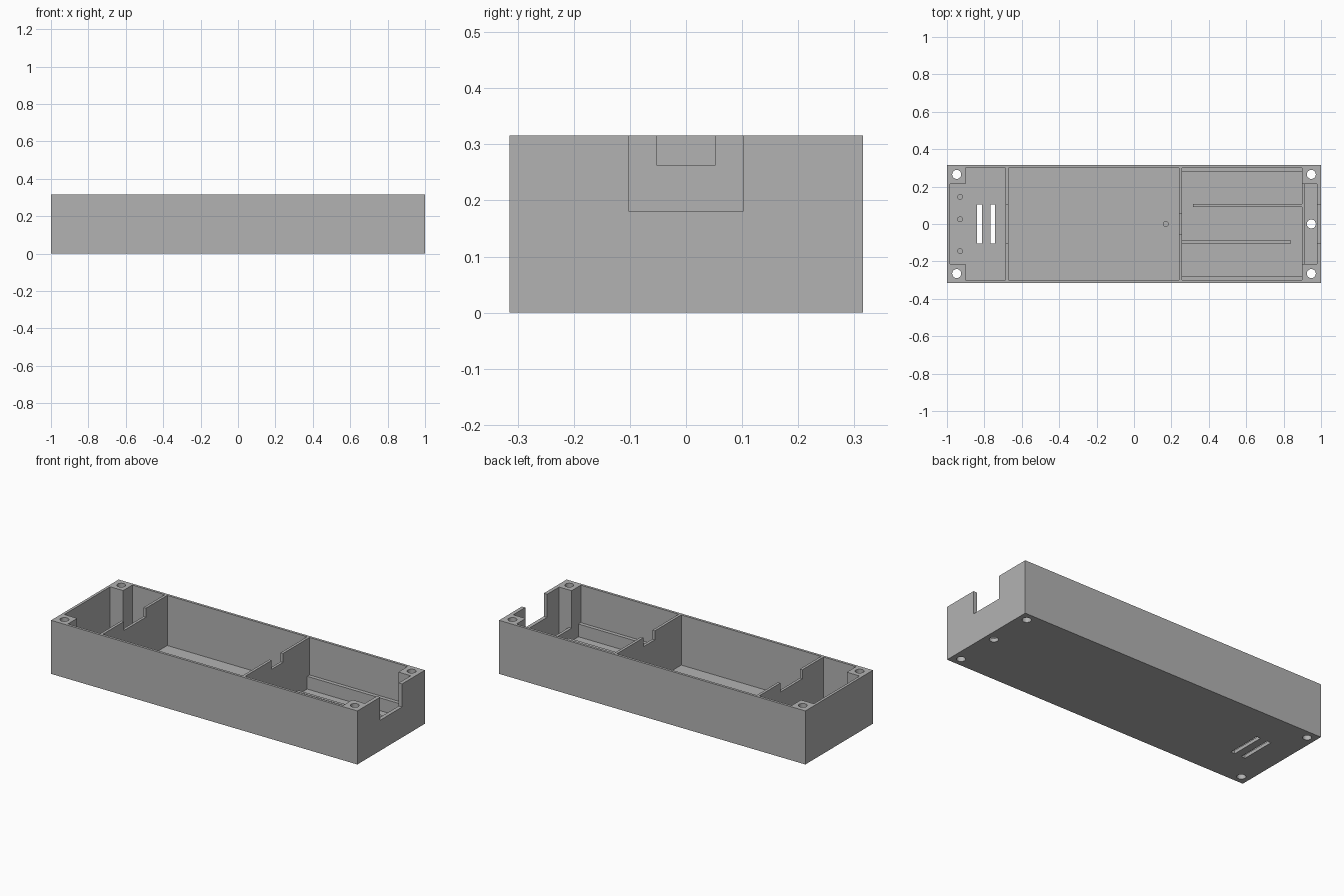
import bpy

if "Cube" in bpy.data.objects:
    bpy.data.objects.remove(bpy.data.objects["Cube"], do_unlink=True)

grey = bpy.data.materials.new("plain grey plastic")
grey.use_nodes = True
colour = (0.45, 0.45, 0.45, 1)
grey.diffuse_color = colour
grey.node_tree.nodes["Principled BSDF"].inputs["Base Color"].default_value = colour


def box(name, x, y, z):
    """Box spanning the given (low, high) ranges."""
    bpy.ops.mesh.primitive_cube_add(size=1)
    ob = bpy.context.object
    ob.name = name
    for i, (low, high) in enumerate((x, y, z)):
        for v in ob.data.vertices:
            v.co[i] = high if v.co[i] > 0 else low
    ob.data.materials.append(grey)
    return ob


def rod(x, y, radius, low, high):
    bpy.ops.mesh.primitive_cylinder_add(vertices=32, radius=radius, depth=high - low,
                                        location=(x, y, (low + high) / 2))
    bpy.context.object.data.materials.append(grey)
    return bpy.context.object


def cut(target, cutter):
    cutter.hide_render = True
    mod = target.modifiers.new("cut", "BOOLEAN")
    mod.operation = "DIFFERENCE"
    mod.solver = "EXACT"
    mod.object = cutter
    bpy.context.view_layer.objects.active = target
    bpy.ops.object.modifier_apply(modifier=mod.name)
    bpy.data.objects.remove(cutter, do_unlink=True)


TOP, FLOOR, OVER = 0.316, 0.02, 0.4
WIDE, NARROW = (-0.3, 0.3), (-0.214, 0.214)
case = box("case_body", (-1, 1), (-0.315, 0.315), (0, TOP))

# Three chambers; the narrow pockets leave corner posts standing
for x, y in (((-0.9, -0.688), WIDE), ((-0.984, -0.75), NARROW),
             ((-0.672, 0.241), WIDE),
             ((0.257, 0.897), WIDE), ((0.8, 0.978), NARROW)):
    cut(case, box("pocket", x, y, (FLOOR, OVER)))

# Notches in the dividers and the end wall
for x, half, z in (((-0.71, -0.65), 0.102, 0.263),
                   ((0.22, 0.28), 0.053, 0.263),
                   ((0.95, 1.1), 0.102, 0.18)):
    cut(case, box("notch", x, (-half, half), (z, OVER)))

# Screw holes through the posts and the end floor
for x, y in ((-0.948, 0.265), (-0.948, -0.265), (0.948, 0.265),
             (0.948, -0.265), (0.948, 0)):
    cut(case, rod(x, y, 0.024, -0.1, OVER))

# Strap slots
for x in (-0.826, -0.755):
    cut(case, box("slot", (x - 0.013, x + 0.013), (-0.104, 0.104), (-0.1, 0.1)))

# Small blind holes in the floor
for x, y in ((-0.93, 0.145), (-0.93, 0.025), (-0.93, -0.145), (0.17, 0)):
    cut(case, rod(x, y, 0.013, 0.01, 0.1))

# Supports on the floor of the end chamber
RAIL = (FLOOR, 0.095)
for name, x, y in (("back_ledge", (0.257, 0.897), (0.278, 0.3)),
                   ("front_ledge", (0.257, 0.897), (-0.3, -0.278)),
                   ("back_rail", (0.315, 0.897), (0.09, 0.106)),
                   ("front_rail", (0.257, 0.84), (-0.103, -0.087)),
                   ("cross_rib", (0.897, 0.914), NARROW)):
    box(name, x, y, RAIL)
